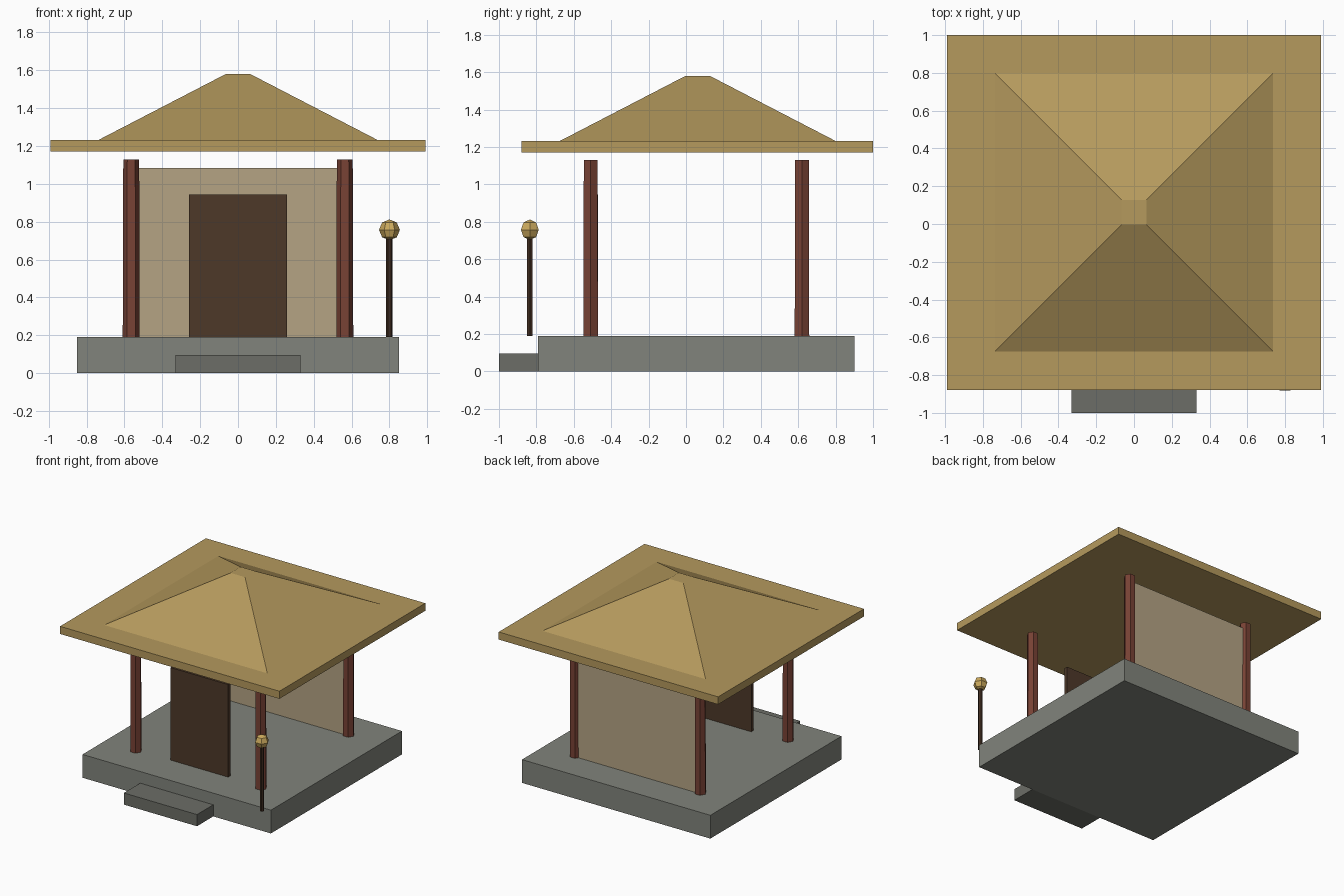
import bpy, bmesh, math
from mathutils import Matrix

if "Cube" in bpy.data.objects:
    bpy.data.objects.remove(bpy.data.objects["Cube"])

CY = 0.055  # y centre of the pavilion body


def material(name, rgb):
    m = bpy.data.materials.new(name)
    m.diffuse_color = (*rgb, 1)
    m.use_nodes = True
    m.node_tree.nodes["Principled BSDF"].inputs["Base Color"].default_value = m.diffuse_color
    return m


STONE = material("stone", (0.22, 0.23, 0.20))
DARK_STONE = material("dark_stone", (0.15, 0.155, 0.135))
RED_WOOD = material("red_wood", (0.19, 0.055, 0.035))
DARK_WOOD = material("dark_wood", (0.075, 0.04, 0.022))
POLE_WOOD = material("pole_wood", (0.05, 0.025, 0.014))
PLASTER = material("plaster", (0.46, 0.37, 0.23))
THATCH = material("thatch", (0.46, 0.32, 0.11))
GLOW = material("lantern", (0.60, 0.40, 0.11))


def finish(name, bm, mat):
    me = bpy.data.meshes.new(name)
    bm.to_mesh(me)
    bm.free()
    me.materials.append(mat)
    ob = bpy.data.objects.new(name, me)
    bpy.context.collection.objects.link(ob)
    return ob


def box(name, x, y, z, mat):
    """Box from (min, max) ranges."""
    bm = bmesh.new()
    size = [r[1] - r[0] for r in (x, y, z)]
    mid = [(r[1] + r[0]) / 2 for r in (x, y, z)]
    bmesh.ops.create_cube(bm, size=1, matrix=Matrix.Translation(mid) @ Matrix.Diagonal((*size, 1)))
    return finish(name, bm, mat)


def prism(name, x, y, z, r1, r2, sides, mat, turn=0):
    """Tapered prism standing on z[0]."""
    bm = bmesh.new()
    mtx = Matrix.Translation((x, y, (z[0] + z[1]) / 2)) @ Matrix.Rotation(turn, 4, 'Z')
    bmesh.ops.create_cone(bm, cap_ends=True, segments=sides, radius1=r1, radius2=r2,
                          depth=z[1] - z[0], matrix=mtx)
    # put a corner on +y whatever the primitive's starting angle
    return finish(name, bm, mat)


# Platform and step
box("platform", (-0.85, 0.85), (-0.79, 0.90), (0, 0.19), STONE)
box("step", (-0.33, 0.33), (-1.0, -0.79), (0, 0.095), DARK_STONE)

# Hexagonal posts, corners pointing front and back
HEX_TURN = math.pi / 2
for side, x in (("left", -0.564), ("right", 0.564)):
    for end, y in (("front", -0.51), ("back", 0.62)):
        prism(f"{end}_{side}_post", x, y, (0.19, 1.13), 0.045, 0.042, 6, RED_WOOD, HEX_TURN)

# Back wall and door panel
box("back_wall", (-0.55, 0.55), (0.605, 0.635), (0.19, 1.085), PLASTER)
box("door", (-0.26, 0.26), (-0.498, -0.47), (0.19, 0.945), DARK_WOOD)

# Roof: flat eaves with a square frustum on top
box("eaves", (-0.99, 0.99), (-0.88, 1.0), (1.17, 1.232), THATCH)
R2 = math.sqrt(2)
prism("roof_peak", 0, 0.0625, (1.232, 1.58), 0.737 * R2, 0.065 * R2, 4, THATCH, math.pi / 4)

# Lantern on a pole
prism("lantern_pole", 0.80, -0.835, (0.19, 0.73), 0.017, 0.017, 6, POLE_WOOD, HEX_TURN)
bm = bmesh.new()
bmesh.ops.create_uvsphere(bm, u_segments=6, v_segments=4, radius=0.055,
                          matrix=Matrix.Translation((0.80, -0.835, 0.757)) @ Matrix.Rotation(HEX_TURN, 4, 'Z'))
finish("lantern", bm, GLOW)
